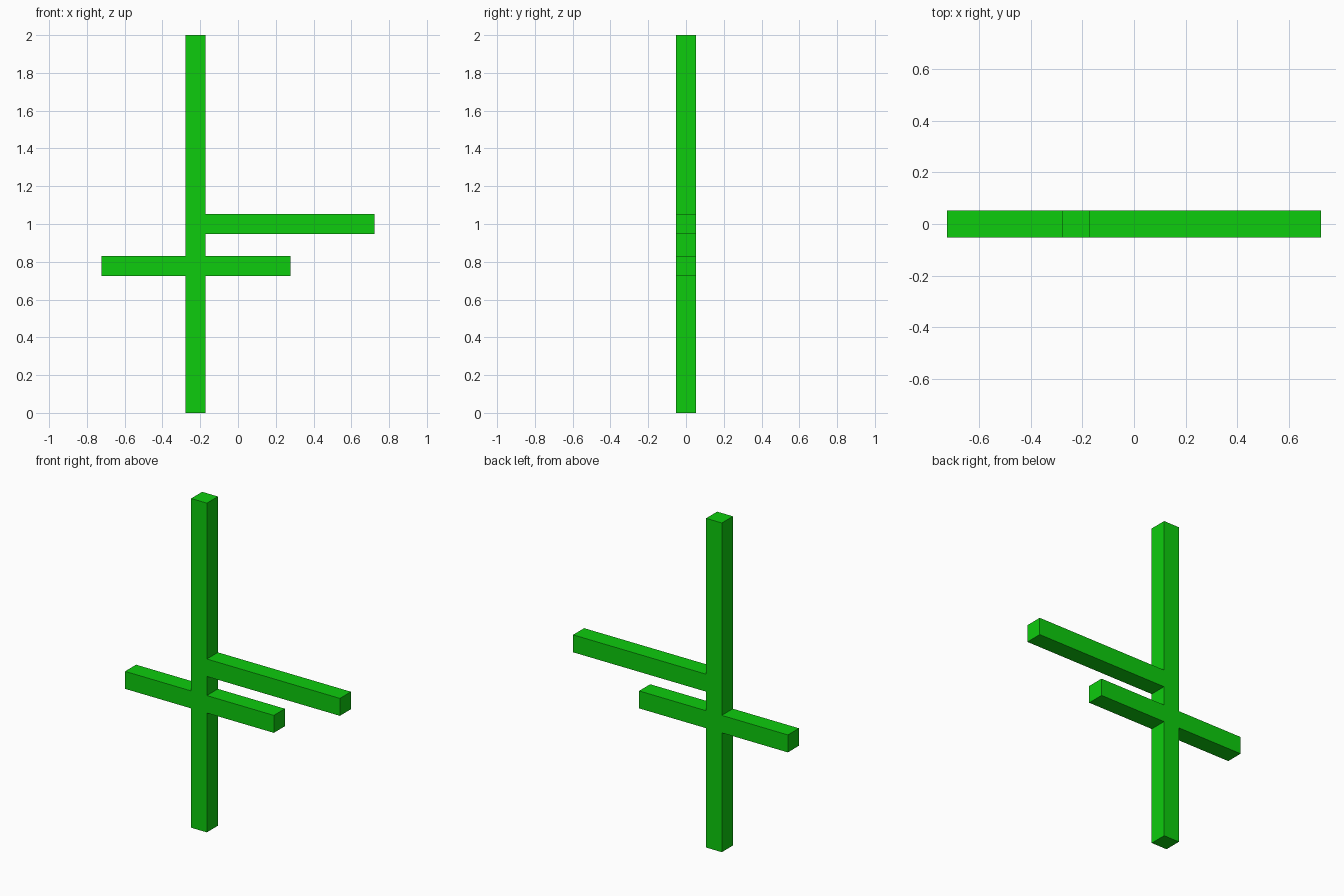
import bpy
import bmesh

cube = bpy.data.objects.get("Cube")
if cube:
    bpy.data.objects.remove(cube, do_unlink=True)

HALF = 0.053            # half the thickness of every beam
POST_X = -0.225         # centre line of the upright
HEIGHT = 2.0
UPPER_Z, LOWER_Z = 1.0, 0.778
UPPER_END = 0.722
LOWER_LEFT, LOWER_RIGHT = -0.722, 0.278

# Green material
green = bpy.data.materials.new("bright_green")
green.use_nodes = True
colour = (0.004, 0.604, 0.004, 1.0)
green.diffuse_color = colour
green.node_tree.nodes["Principled BSDF"].inputs["Base Color"].default_value = colour


def arm(root, tip, z):
    """Four outline points of a horizontal arm, from its lower root to its upper root."""
    return [(root, z - HALF), (tip, z - HALF), (tip, z + HALF), (root, z + HALF)]


# Outline of the upright and its arms, anticlockwise from the front
west, east = POST_X - HALF, POST_X + HALF
outline = [(west, 0), (east, 0)]
outline += arm(east, LOWER_RIGHT, LOWER_Z)
outline += arm(east, UPPER_END, UPPER_Z)
outline += [(east, HEIGHT), (west, HEIGHT)]
outline += reversed(arm(west, LOWER_LEFT, LOWER_Z))

# Extrude the outline from front to back into one solid
bm = bmesh.new()
front = bm.faces.new([bm.verts.new((x, -HALF, z)) for x, z in outline])
back = bmesh.ops.extrude_face_region(bm, geom=[front], use_keep_orig=True)
moved = [g for g in back["geom"] if isinstance(g, bmesh.types.BMVert)]
bmesh.ops.translate(bm, vec=(0, 2 * HALF, 0), verts=moved)
bmesh.ops.recalc_face_normals(bm, faces=bm.faces)

mesh = bpy.data.meshes.new("post_with_arms")
bm.to_mesh(mesh)
bm.free()
mesh.materials.append(green)
bpy.context.collection.objects.link(bpy.data.objects.new("post_with_arms", mesh))
